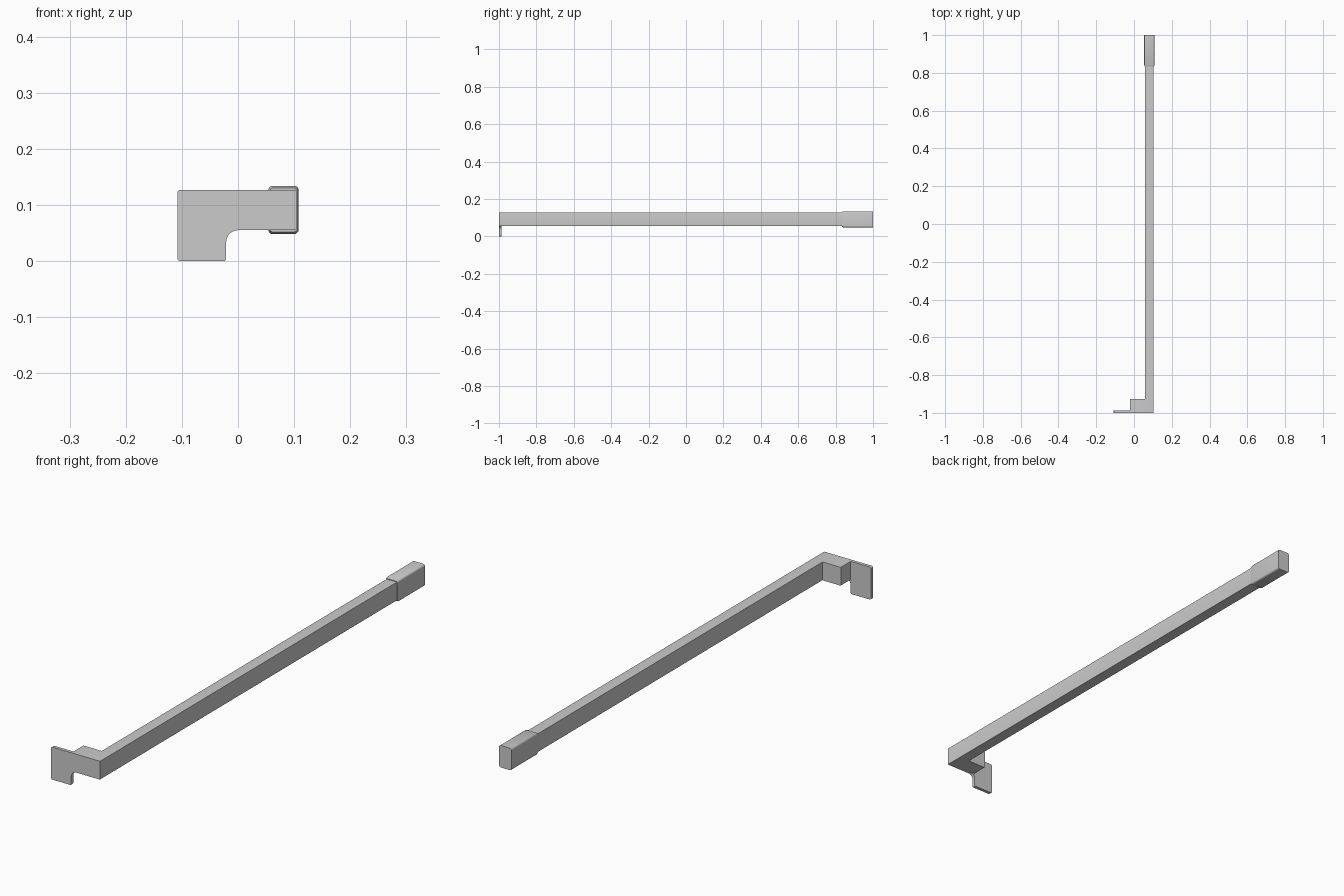
import bpy, bmesh, math

if "Cube" in bpy.data.objects:
    bpy.data.objects.remove(bpy.data.objects["Cube"])


def rounded(points, seg=5):
    """Polygon in (x, z) with a radius per corner -> list of outline points."""
    out, n = [], len(points)
    for i, (x, z, r) in enumerate(points):
        if r == 0:
            out.append((x, z))
            continue
        ax, az, _ = points[i - 1]
        bx, bz, _ = points[(i + 1) % n]
        la, lb = math.hypot(ax - x, az - z), math.hypot(bx - x, bz - z)
        u = ((ax - x) / la, (az - z) / la)
        v = ((bx - x) / lb, (bz - z) / lb)
        for k in range(seg + 1):
            t = k / seg * math.pi / 2
            a, b = r * (1 - math.sin(t)), r * (1 - math.cos(t))
            out.append((x + u[0] * a + v[0] * b, z + u[1] * a + v[1] * b))
    return out


def rect(x0, x1, z0, z1, r=0.0):
    return rounded([(x0, z0, r), (x1, z0, r), (x1, z1, r), (x0, z1, r)])


def loft(name, sections):
    """Skin a closed solid through (y, outline) sections."""
    bm = bmesh.new()
    rings = [[bm.verts.new((x, y, z)) for x, z in pts] for y, pts in sections]
    for a, b in zip(rings, rings[1:]):
        for i in range(len(a)):
            j = (i + 1) % len(a)
            bm.faces.new((a[i], a[j], b[j], b[i]))
    bm.faces.new(rings[0])
    bm.faces.new(rings[-1])
    bmesh.ops.recalc_face_normals(bm, faces=bm.faces)
    me = bpy.data.meshes.new(name)
    bm.to_mesh(me)
    bm.free()
    ob = bpy.data.objects.new(name, me)
    bpy.context.collection.objects.link(ob)
    bpy.context.view_layer.objects.active = ob
    ob.select_set(True)
    bpy.ops.object.shade_smooth_by_angle(angle=math.radians(30))
    ob.select_set(False)
    return ob


Z0, Z1 = 0.055, 0.127      # bar height range
X1 = 0.104                 # outer side of the bar

# L-shaped front plate with a filleted inner corner
plate = rounded([(-0.108, 0.0, 0.005), (-0.021, 0.0, 0.004), (-0.021, Z0, 0.021),
                 (X1, Z0, 0.002), (X1, Z1, 0.002), (-0.108, Z1, 0.006)])
loft("front_plate", [(-1.0, plate), (-0.987, plate)])

# Short arm joining the plate to the bar
arm = rect(-0.021, X1, Z0, Z1, 0.002)
loft("corner_arm", [(-0.987, arm), (-0.926, arm)])

# Long straight bar
bar = rect(0.058, X1, Z0, Z1, 0.002)
loft("long_bar", [(-0.926, bar), (0.85, bar)])

# Slightly larger end sleeve with a tapered lip
lip = rect(0.056, 0.106, 0.052, 0.130, 0.006)
full = rect(0.054, 0.108, 0.048, 0.134, 0.008)
loft("end_sleeve", [(0.833, lip), (0.842, full), (1.0, full)])
